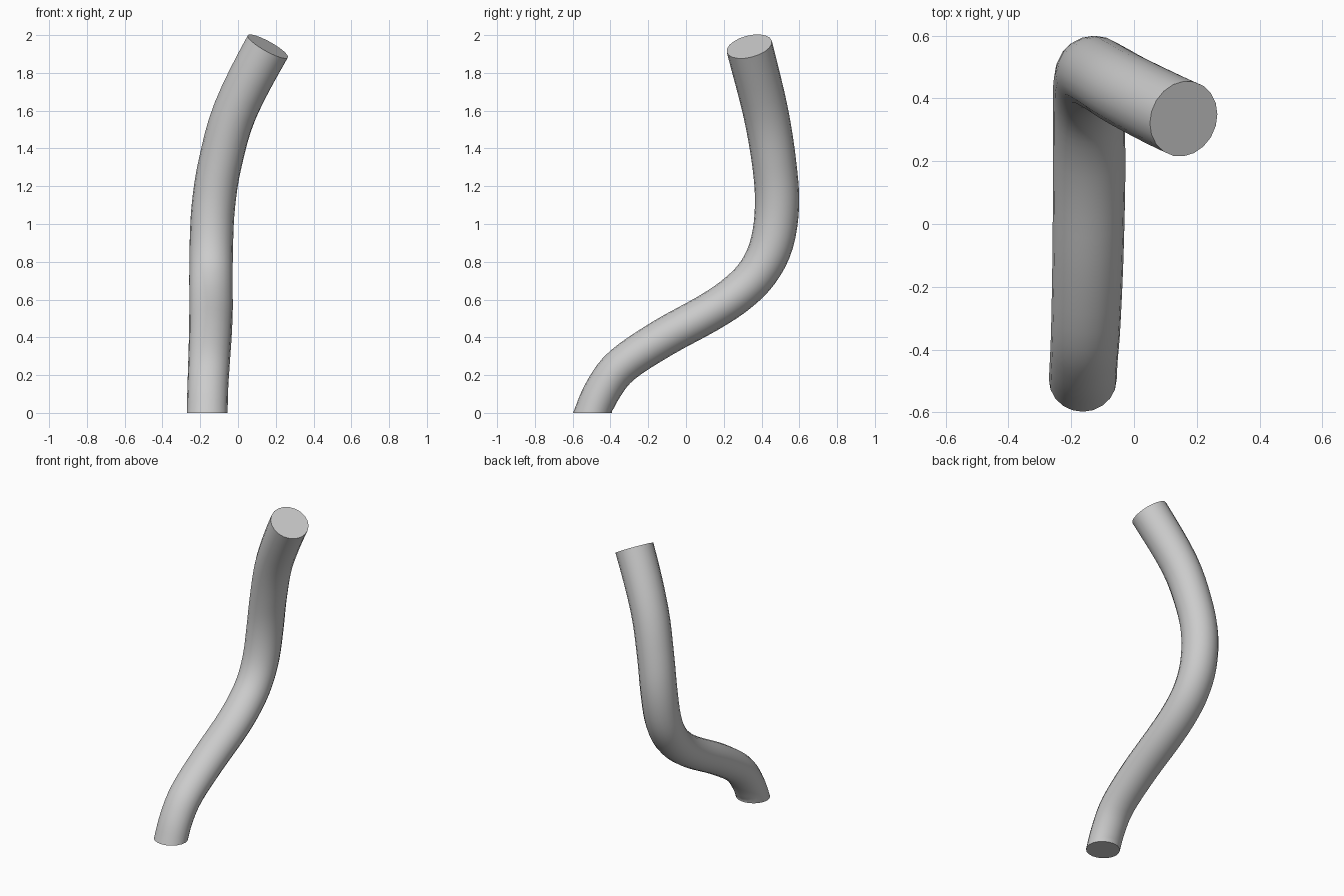
import bpy, bmesh, math
from mathutils import Vector

if "Cube" in bpy.data.objects:
    bpy.data.objects.remove(bpy.data.objects["Cube"])

SIDES = 20
STEPS = 4

# Centre line: x, y, z, half width sideways, half width in the bend plane
path = [
    (-0.163, -0.495, 0.00, 0.108, 0.096),
    (-0.160, -0.435, 0.13, 0.108, 0.097),
    (-0.154, -0.335, 0.255, 0.110, 0.099),
    (-0.147, -0.12, 0.398, 0.113, 0.102),
    (-0.143, 0.12, 0.53, 0.115, 0.103),
    (-0.143, 0.275, 0.635, 0.115, 0.105),
    (-0.143, 0.385, 0.75, 0.115, 0.108),
    (-0.141, 0.455, 0.90, 0.115, 0.114),
    (-0.130, 0.482, 1.10, 0.115, 0.117),
    (-0.095, 0.467, 1.32, 0.115, 0.117),
    (-0.015, 0.420, 1.60, 0.117, 0.120),
    (0.158, 0.335, 1.94, 0.122, 0.123),
]


def catmull(a, b, c, d, t):
    return [0.5 * (2 * q + (r - p) * t + (2 * p - 5 * q + 4 * r - s) * t * t
                   + (3 * q - p - 3 * r + s) * t ** 3)
            for p, q, r, s in zip(a, b, c, d)]


# Smooth samples along the centre line, ends extended along their tangents
first = (-0.165, -0.537, -0.14, 0.108, 0.096)
last = (0.36, 0.255, 2.27, 0.122, 0.123)
ctrl = [first] + path + [last]
samples = []
for i in range(1, len(ctrl) - 2):
    samples += [catmull(*ctrl[i - 1:i + 3], k / STEPS) for k in range(STEPS)]
samples.append(list(path[-1]))

# Loft rings across the path
bm = bmesh.new()
rings = []
pts = [Vector(s[:3]) for s in samples]
n = len(pts)
for i, s in enumerate(samples):
    tan = (pts[min(i + 1, n - 1)] - pts[max(i - 1, 0)]).normalized()
    side = Vector((1, 0, 0))
    side = (side - tan * side.dot(tan)).normalized()
    up = tan.cross(side)
    ring = []
    for k in range(SIDES):
        a = 2 * math.pi * k / SIDES
        p = pts[i] + side * math.cos(a) * s[3] + up * math.sin(a) * s[4]
        if i == 0:                       # foot is cut flat on the ground
            p -= tan * (p.z / tan.z)
        p.z = max(p.z, 0.008 * i)
        ring.append(bm.verts.new(p))
    rings.append(ring)
for a, b in zip(rings, rings[1:]):
    for k in range(SIDES):
        j = (k + 1) % SIDES
        bm.faces.new((a[k], a[j], b[j], b[k]))
bm.faces.new(rings[0][::-1])
bm.faces.new(rings[-1])
bmesh.ops.recalc_face_normals(bm, faces=bm.faces)

mesh = bpy.data.meshes.new("bent_tube")
bm.to_mesh(mesh)
bm.free()
tube = bpy.data.objects.new("bent_tube", mesh)
bpy.context.collection.objects.link(tube)
bpy.context.view_layer.objects.active = tube
tube.select_set(True)
bpy.ops.object.shade_smooth_by_angle(angle=math.radians(40))
